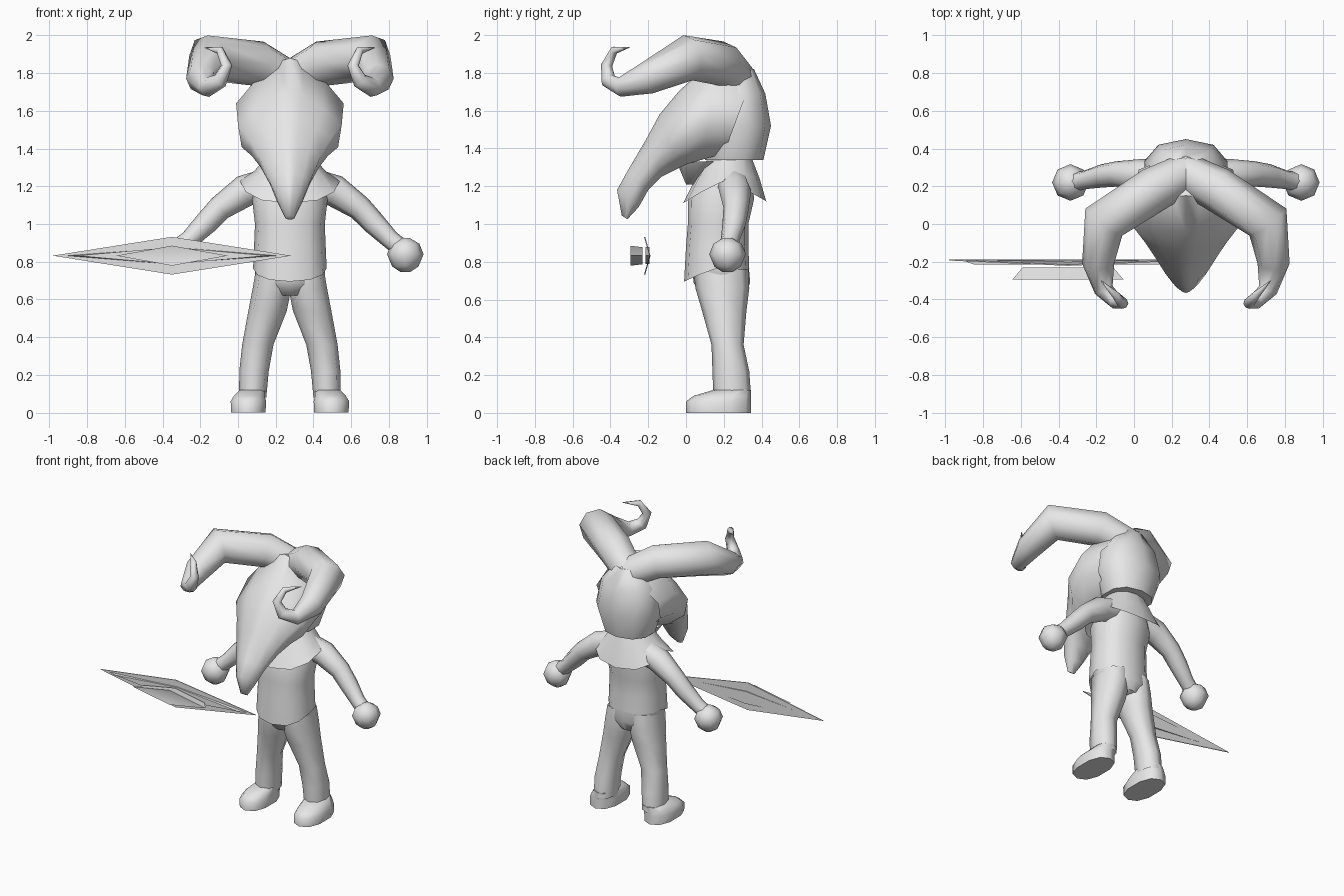
import bpy, bmesh, math
from mathutils import Vector

if "Cube" in bpy.data.objects:
    bpy.data.objects.remove(bpy.data.objects["Cube"])

CX = 0.275  # centre line of the figure
grey = bpy.data.materials.new("plain grey")
grey.diffuse_color = (0.8, 0.8, 0.8, 1)
grey.use_nodes = True
grey.node_tree.nodes["Principled BSDF"].inputs["Base Color"].default_value = grey.diffuse_color


def skin(name, rings, cap=(True, True), angle=60):
    """Join rings of points into a skin, closed at the chosen ends."""
    bm = bmesh.new()
    loops = [[bm.verts.new(p) for p in r] for r in rings]
    n = len(loops[0])
    for a, b in zip(loops, loops[1:]):
        for i in range(n):
            j = (i + 1) % n
            bm.faces.new((a[i], a[j], b[j], b[i]))
    for use, loop in zip(cap, (loops[0], loops[-1])):
        if use:
            bm.faces.new(loop)
    bmesh.ops.remove_doubles(bm, verts=bm.verts, dist=0.0005)
    bmesh.ops.recalc_face_normals(bm, faces=bm.faces)
    mesh = bpy.data.meshes.new(name)
    bm.to_mesh(mesh)
    bm.free()
    mesh.materials.append(grey)
    ob = bpy.data.objects.new(name, mesh)
    bpy.context.collection.objects.link(ob)
    bpy.ops.object.select_all(action='DESELECT')
    ob.select_set(True)
    bpy.context.view_layer.objects.active = ob
    bpy.ops.object.shade_smooth_by_angle(angle=math.radians(angle))
    return ob


def level(z, x, hw, y0, y1, n=10, power=0.85, front=0, back=0):
    """Rounded horizontal ring; its edge can dip at the front and back."""
    pts = []
    for i in range(n):
        a = 2 * math.pi * i / n + math.pi / 2
        c, s = math.cos(a), math.sin(a)
        px = math.copysign(abs(c) ** power, c) * hw
        py = math.copysign(abs(s) ** power, s) * (y1 - y0) / 2
        dip = front * max(0, -s) + back * max(0, s)
        pts.append((x + px, (y0 + y1) / 2 + py, z - dip))
    return pts


def tube(path, side, n=8):
    """Rings across a path of (x offset, y, z, radius)."""
    cs = [Vector((CX + side * p[0], p[1], p[2])) for p in path]
    rings, u = [], Vector((0, 0, 1))
    for i, c in enumerate(cs):
        t = (cs[min(i + 1, len(cs) - 1)] - cs[max(i - 1, 0)]).normalized()
        u = (u - t * u.dot(t)).normalized()
        v = t.cross(u)
        rings.append([c + path[i][3] * (u * math.cos(2 * math.pi * k / n)
                                        + v * math.sin(2 * math.pi * k / n)) for k in range(n)])
    return rings


# Tunic with a pointed front hem
skin("tunic", [level(0.765, CX, 0.195, -0.01, 0.335, 12, front=0.07),
               level(0.88, CX, 0.19, 0.0, 0.33, 12),
               level(1.0, CX, 0.185, 0.01, 0.33, 12),
               level(1.13, CX, 0.20, 0.01, 0.36, 12),
               level(1.29, CX, 0.15, 0.08, 0.35, 12)], cap=(False, False))

# Hips joining the legs
skin("hips", [level(0.80, CX, 0.185, 0.03, 0.33, 12),
              level(0.69, CX, 0.185, 0.04, 0.34, 12),
              level(0.62, CX, 0.09, 0.08, 0.31, 12)], cap=(False, True))

# Collar draped over the shoulders
skin("collar", [level(1.23, CX, 0.265, -0.015, 0.425, 12, front=0.12, back=0.11),
                level(1.28, CX, 0.19, 0.05, 0.39, 12, front=0.04, back=0.04),
                level(1.37, CX, 0.11, 0.13, 0.34, 12)], cap=(False, False))

# Chin wedge beneath the mask
skin("chin", [level(1.21, CX, 0.03, 0.0, 0.06, 8),
              level(1.33, CX, 0.13, -0.05, 0.20, 8)], cap=(True, False))

# Rounded back of the head
skin("head_back", [level(1.34, CX, 0.17, 0.10, 0.41),
                   level(1.52, CX, 0.23, 0.08, 0.45),
                   level(1.69, CX, 0.20, 0.08, 0.42),
                   level(1.82, CX, 0.09, 0.15, 0.36)])

# Long skull mask: top point, bottom point and half width of each section
SECTIONS = [((0.36, 1.80), (0.20, 1.37), 0.25), ((0.15, 1.88), (0.10, 1.345), 0.285),
            ((-0.04, 1.70), (0.0, 1.315), 0.275), ((-0.14, 1.58), (-0.05, 1.29), 0.215),
            ((-0.21, 1.45), (-0.13, 1.25), 0.165), ((-0.31, 1.28), (-0.20, 1.18), 0.11),
            ((-0.365, 1.18), (-0.25, 1.09), 0.07), ((-0.34, 1.045), (-0.31, 1.025), 0.025)]
HALF = [(0.04, 0.24), (0.22, 0.64), (0.45, 1.0), (0.76, 0.93), (1.0, 0.5)]
mask = []
for (ty, tz), (by, bz), w in SECTIONS:
    half = [(w * f, ty + (by - ty) * u, tz + (bz - tz) * u) for u, f in HALF]
    mask.append([(CX, ty, tz)] + [(CX + x, y, z) for x, y, z in half]
                + [(CX - x, y, z) for x, y, z in reversed(half)])
skin("skull_mask", mask, cap=(False, True))

HORN = [(0.0, 0.27, 1.76, 0.105), (0.165, 0.185, 1.85, 0.12), (0.435, 0.01, 1.88, 0.122),
        (0.465, -0.21, 1.77, 0.085), (0.435, -0.35, 1.725, 0.052), (0.37, -0.41, 1.76, 0.042),
        (0.335, -0.42, 1.84, 0.03), (0.37, -0.38, 1.92, 0.022), (0.45, -0.30, 1.935, 0.002)]
ARM = [(0.12, 0.25, 1.21, 0.085), (0.24, 0.26, 1.175, 0.085), (0.37, 0.265, 1.085, 0.067),
       (0.445, 0.255, 1.005, 0.062), (0.53, 0.235, 0.92, 0.05), (0.58, 0.225, 0.88, 0.05)]
HAND = [(0.745, 0.025), (0.775, 0.07), (0.84, 0.097), (0.895, 0.075), (0.925, 0.025)]
LEG = [(0.76, 0.09, 0.09, 0.04, 0.33), (0.66, 0.095, 0.102, 0.05, 0.335),
       (0.54, 0.118, 0.102, 0.085, 0.32), (0.36, 0.17, 0.083, 0.135, 0.305),
       (0.22, 0.19, 0.078, 0.14, 0.335), (0.08, 0.197, 0.072, 0.145, 0.345)]
FOOT = [(0.0, 0.22, 0.095, 0.0, 0.345), (0.06, 0.22, 0.098, 0.0, 0.345),
        (0.09, 0.215, 0.085, 0.04, 0.345), (0.12, 0.20, 0.07, 0.14, 0.345)]

# Paired parts
for label, s in (("left", 1), ("right", -1)):
    skin(label + "_horn", tube(HORN, s), cap=(False, True))
    skin(label + "_arm", tube(ARM, s), cap=(False, False))
    skin(label + "_hand", [level(z, CX + s * 0.612, r, 0.22 - r, 0.22 + r, 8, 1) for z, r in HAND])
    skin(label + "_leg", [level(z, CX + s * x, hw, a, b, 8) for z, x, hw, a, b in LEG],
         cap=(False, False))
    skin(label + "_foot", [level(z, CX + s * x, hw, a, b, 10) for z, x, hw, a, b in FOOT])


def diamond(y, hx, hz, tip=0):
    """Upright diamond outline whose end points can sweep back."""
    x, z = -0.35, 0.832
    return [(x - hx, y + tip, z), (x, y, z + hz), (x + hx, y + tip, z), (x, y, z - hz)]


# Floating blade: wide swept plate, raised front block and small back plate
skin("blade_plate", [diamond(-0.222, 0.632, 0.10, 0.028), diamond(-0.216, 0.632, 0.10, 0.028)],
     angle=30)
skin("blade_block", [diamond(-0.23, 0.24, 0.045), diamond(-0.295, 0.295, 0.053),
                     diamond(-0.29, 0.17, 0.03)], angle=30)
skin("blade_back", [diamond(-0.214, 0.50, 0.045), diamond(-0.192, 0.56, 0.045)], angle=30)
